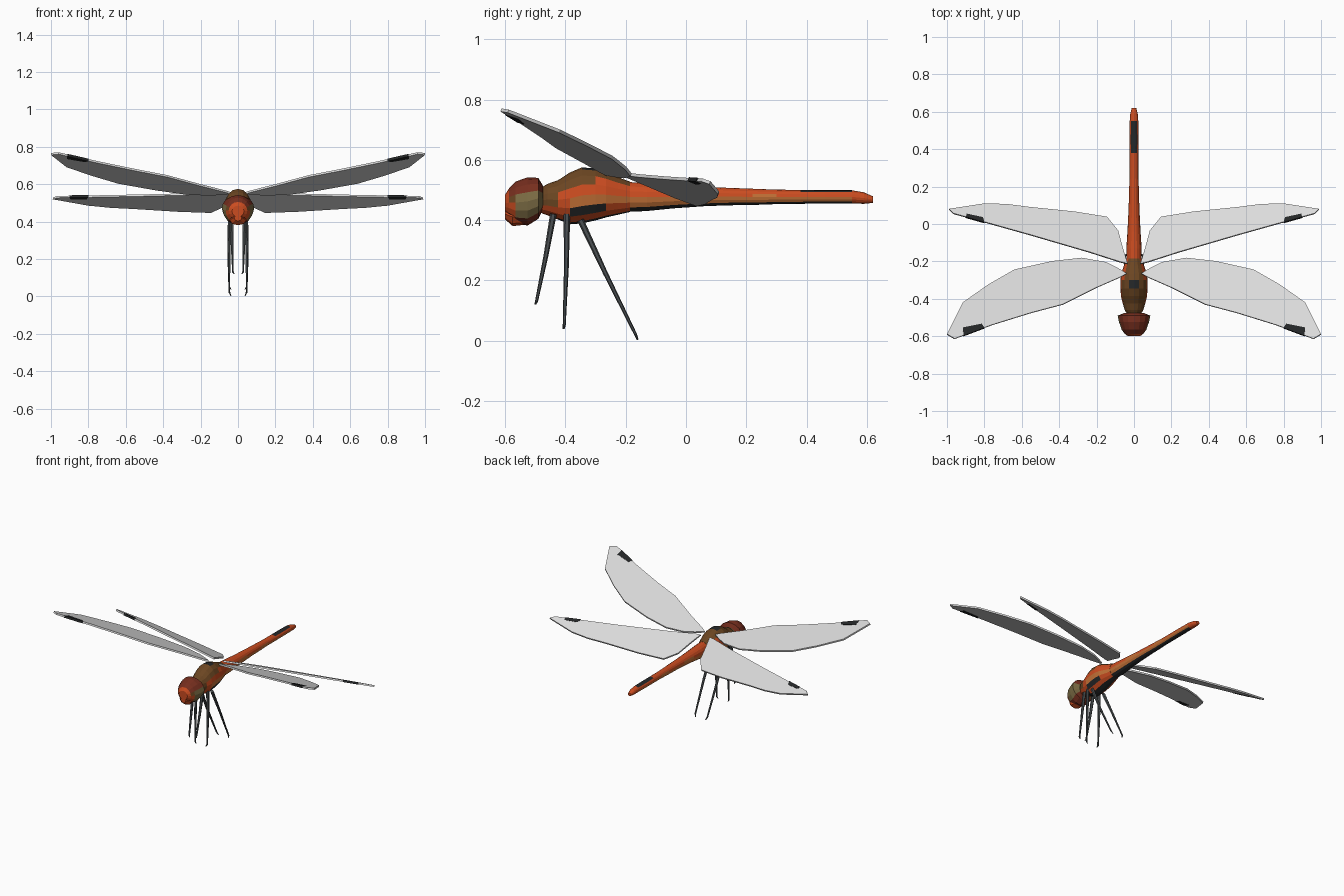
import bpy, bmesh, math
from mathutils import Vector

if "Cube" in bpy.data.objects:
    bpy.data.objects.remove(bpy.data.objects["Cube"])


def material(name, rgb):
    """Flat material from a 0-255 display colour."""
    lin = [(c / 255 / 12.92) if c < 11 else ((c / 255 + 0.055) / 1.055) ** 2.4 for c in rgb]
    m = bpy.data.materials.new(name)
    m.use_nodes = True
    m.diffuse_color = (*lin, 1)
    m.node_tree.nodes["Principled BSDF"].inputs["Base Color"].default_value = (*lin, 1)
    return m


MATS = {
    "orange": material("red orange", (203, 76, 32)),
    "tan": material("tan orange", (194, 112, 54)),
    "brown": material("dark brown", (108, 70, 34)),
    "maroon": material("dark red", (118, 46, 30)),
    "olive": material("olive", (124, 108, 68)),
    "black": material("soft black", (36, 38, 39)),
    "grey": material("leg grey", (76, 81, 83)),
    "wing": material("wing grey", (220, 220, 220)),
}
KEYS = list(MATS)


def finish(name, bm, mirror=False):
    bmesh.ops.recalc_face_normals(bm, faces=bm.faces)
    me = bpy.data.meshes.new(name)
    bm.to_mesh(me)
    bm.free()
    for m in MATS.values():
        me.materials.append(m)
    ob = bpy.data.objects.new(name, me)
    bpy.context.collection.objects.link(ob)
    if mirror:
        ob.modifiers.new("mirror", "MIRROR").use_axis[0] = True
    return ob


def loft(name, rings, rule, n=16):
    """Skin elliptical rings (y, centre z, half width, half height).
    rule(u, y) picks a colour; u runs from -1 underneath to 1 on top."""
    bm = bmesh.new()
    rows = []
    for y, zc, rx, rz in rings:
        rows.append([bm.verts.new((rx * math.cos(2 * math.pi * k / n), y,
                                   zc + rz * math.sin(2 * math.pi * k / n))) for k in range(n)])
    for i in range(len(rows) - 1):
        y = (rings[i][0] + rings[i + 1][0]) / 2
        for k in range(n):
            j = (k + 1) % n
            f = bm.faces.new((rows[i][k], rows[i][j], rows[i + 1][j], rows[i + 1][k]))
            f.material_index = KEYS.index(rule(math.sin(2 * math.pi * (k + 0.5) / n), y))
    for row, ring in ((rows[0], rings[0]), (rows[-1], rings[-1])):
        bm.faces.new(row).material_index = KEYS.index(rule(0, ring[0]))
    return finish(name, bm)


# Head with large wrapped eyes
def head_colour(u, y):
    if y < -0.59:
        return "orange"
    if u > 0.5 or u < -0.7:
        return "maroon"
    if y < -0.57:
        return "orange" if u < 0 else "brown"
    return "olive"


loft("head", [(-0.6, 0.455, 0.032, 0.03), (-0.587, 0.458, 0.05, 0.047), (-0.565, 0.458, 0.066, 0.07),
              (-0.525, 0.462, 0.08, 0.08), (-0.49, 0.472, 0.087, 0.068), (-0.475, 0.475, 0.05, 0.04)],
     head_colour)

# Jaw under the face
loft("jaw", [(-0.6, 0.42, 0.02, 0.018), (-0.575, 0.41, 0.045, 0.03), (-0.53, 0.41, 0.04, 0.025)],
     lambda u, y: "orange", 8)


# Thorax
def thorax_colour(u, y):
    if y < -0.44:
        return "brown" if u > -0.4 else "orange"
    if u > 0.9 and -0.335 < y < -0.31:
        return "black"
    if 0.5 < u < 0.6 and y > -0.31:
        return "orange"
    if u > 0.5:
        return "brown"
    if u > 0:
        return "brown" if y < -0.41 else "orange"
    if u > -0.4:
        return "tan" if y > -0.39 else "orange"
    if u > -0.6:
        return "black" if -0.37 < y < -0.28 else "orange"
    return "orange" if u > -0.9 else "black"


loft("thorax", [(-0.485, 0.465, 0.035, 0.04), (-0.46, 0.468, 0.05, 0.052), (-0.425, 0.467, 0.06, 0.065),
                (-0.385, 0.472, 0.07, 0.086), (-0.345, 0.482, 0.072, 0.093), (-0.3, 0.485, 0.072, 0.086),
                (-0.265, 0.484, 0.068, 0.075), (-0.225, 0.48, 0.055, 0.062), (-0.185, 0.477, 0.042, 0.05)],
     thorax_colour)


# Abdomen
def abdomen_colour(u, y):
    if u > 0.5:
        return "black" if 0.38 < y < 0.55 and u > 0.6 else "orange"
    if y > 0.57:
        return "orange"
    if u > 0:
        return "tan" if math.floor((y + 0.2) / 0.09) % 3 == 2 else "orange"
    return "tan" if u > -0.7 else "black"


profile = [(-0.2, 0.477, 0.04, 0.05), (-0.13, 0.476, 0.041, 0.046), (-0.04, 0.477, 0.035, 0.038),
           (0.06, 0.478, 0.03, 0.032), (0.14, 0.478, 0.027, 0.029), (0.22, 0.477, 0.025, 0.027),
           (0.3, 0.477, 0.023, 0.024), (0.38, 0.477, 0.024, 0.023), (0.46, 0.477, 0.025, 0.022),
           (0.55, 0.477, 0.023, 0.022), (0.59, 0.473, 0.02, 0.019), (0.62, 0.468, 0.012, 0.011)]
loft("abdomen", profile, abdomen_colour)


# Wings are sloped flat plates: z = a + b*x + c*y
def plate(name, outline, plane, colour, thick):
    a, b, c = plane
    bm = bmesh.new()
    f = bm.faces.new([bm.verts.new((x, y, a + b * x + c * y)) for x, y in outline])
    f.material_index = KEYS.index(colour)
    ob = finish(name, bm)
    solid = ob.modifiers.new("thickness", "SOLIDIFY")
    solid.thickness, solid.offset = thick, 0
    ob.modifiers.new("mirror", "MIRROR").use_axis[0] = True


FORE = (0.459, 0.103, -0.338)
HIND = (0.452, 0.109, -0.455)
plate("fore_wings", [(0.04, -0.265), (0.09, -0.235), (0.15, -0.205), (0.28, -0.182), (0.44, -0.2),
                     (0.64, -0.245), (0.78, -0.325), (0.915, -0.42), (1.0, -0.59), (0.96, -0.614),
                     (0.76, -0.54), (0.55, -0.475), (0.38, -0.43), (0.2, -0.34), (0.07, -0.283)],
      FORE, "wing", 0.011)
plate("hind_wings", [(0.035, -0.212), (0.06, -0.13), (0.085, -0.037), (0.145, 0.037), (0.32, 0.065),
                     (0.556, 0.089), (0.68, 0.105), (0.8, 0.108), (0.99, 0.079), (0.965, 0.055),
                     (0.8, 0.01), (0.55, -0.06), (0.235, -0.152), (0.07, -0.205)],
      HIND, "wing", 0.011)

# Dark spots near the wing tips
plate("fore_wing_spots", [(0.8, -0.557), (0.815, -0.535), (0.915, -0.555), (0.912, -0.599)],
      FORE, "black", 0.014)
plate("hind_wing_spots", [(0.8, 0.007), (0.808, 0.034), (0.895, 0.053), (0.9, 0.035)],
      HIND, "black", 0.014)


# Legs: tapering six-sided tubes with a small hooked foot
def legs(name, hip, knee, ankle, toe):
    bm = bmesh.new()
    path = [Vector(p) for p in (hip, knee, ankle, toe)]
    rows = []
    for p, r in zip(path, (0.011, 0.008, 0.005, 0.003)):
        axis = (path[2] - path[0]).normalized()
        side = axis.cross(Vector((1, 0, 0))).normalized()
        across = axis.cross(side)
        rows.append([bm.verts.new(p + r * (math.cos(k * math.pi / 3) * side
                                           + math.sin(k * math.pi / 3) * across)) for k in range(6)])
    for lo, hi in zip(rows, rows[1:]):
        for k in range(6):
            bm.faces.new((lo[k], lo[k - 1], hi[k - 1], hi[k]))
    bm.faces.new(rows[0])
    bm.faces.new(rows[-1])
    for f in bm.faces:
        f.material_index = KEYS.index("grey")
    finish(name, bm, mirror=True)


legs("front_legs", (0.035, -0.44, 0.42), (0.032, -0.465, 0.28), (0.027, -0.496, 0.13), (0.02, -0.5, 0.12))
legs("middle_legs", (0.045, -0.395, 0.42), (0.048, -0.397, 0.24), (0.046, -0.404, 0.05), (0.038, -0.406, 0.038))
legs("hind_legs", (0.045, -0.35, 0.4), (0.05, -0.268, 0.225), (0.046, -0.168, 0.022), (0.038, -0.16, 0.003))
